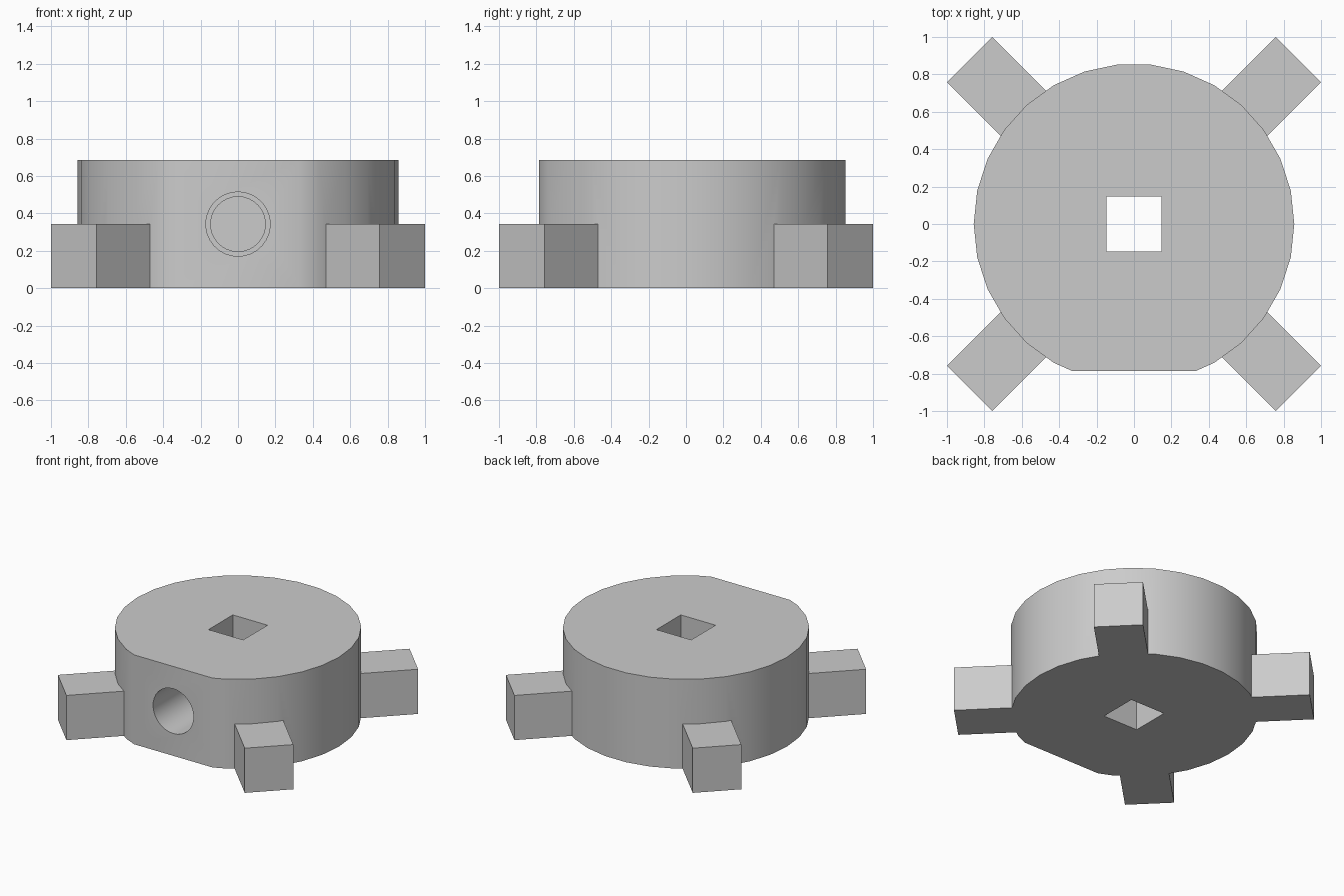
import bpy
from math import cos, sin, pi, radians

cube = bpy.data.objects.get("Cube")
if cube:
    bpy.data.objects.remove(cube, do_unlink=True)

RADIUS, HEIGHT = 0.857, 0.686
ARM_WIDTH, ARM_REACH = 0.343, 1.242
SHAFT, FLAT_Y = 0.295, -0.785
SIDES = 30

grey = bpy.data.materials.new("plain grey")
grey.use_nodes = True
colour = (0.6, 0.6, 0.6, 1)
grey.diffuse_color = colour
grey.node_tree.nodes["Principled BSDF"].inputs["Base Color"].default_value = colour


def box(name, centre, size, turn=0):
    bpy.ops.mesh.primitive_cube_add(size=1, location=centre, rotation=(0, 0, turn))
    obj = bpy.context.object
    obj.name = name
    obj.scale = size
    bpy.ops.object.transform_apply(location=True, rotation=True, scale=True)
    return obj


def bore(name, radius, y_start, y_end):
    bpy.ops.mesh.primitive_cylinder_add(
        vertices=SIDES, radius=radius, depth=y_end - y_start,
        location=(0, (y_start + y_end) / 2, HEIGHT / 2), rotation=(pi / 2, 0, 0))
    bpy.context.object.name = name
    return bpy.context.object


def combine(target, tool, operation):
    mod = target.modifiers.new(tool.name, 'BOOLEAN')
    mod.operation, mod.solver, mod.object = operation, 'EXACT', tool
    bpy.context.view_layer.objects.active = target
    bpy.ops.object.modifier_apply(modifier=mod.name)
    bpy.data.objects.remove(tool, do_unlink=True)


# Round hub, with a corner on the x axis
rim = [(RADIUS * cos(2 * pi * i / SIDES), RADIUS * sin(2 * pi * i / SIDES))
       for i in range(SIDES)]
verts = [(x, y, z) for z in (0, HEIGHT) for x, y in rim]
faces = [tuple(reversed(range(SIDES))), tuple(range(SIDES, 2 * SIDES))]
for i in range(SIDES):
    j = (i + 1) % SIDES
    faces.append((i, j, j + SIDES, i + SIDES))
mesh = bpy.data.meshes.new("coupling_hub")
mesh.from_pydata(verts, [], faces)
hub = bpy.data.objects.new("coupling_hub", mesh)
bpy.context.collection.objects.link(hub)

# Four diagonal arms, half as high as the hub
inner = 0.6
for k in range(4):
    turn = radians(45 + 90 * k)
    mid = (inner + ARM_REACH) / 2
    arm = box("arm", (mid * cos(turn), mid * sin(turn), HEIGHT / 4),
              (ARM_REACH - inner, ARM_WIDTH, HEIGHT / 2), turn)
    combine(hub, arm, 'UNION')

# Flat on the front, square shaft hole, stepped screw bore
combine(hub, box("flat_cutter", (0, FLAT_Y - 0.25, HEIGHT / 2), (0.8, 0.5, 1)), 'DIFFERENCE')
combine(hub, box("shaft_cutter", (0, 0, HEIGHT / 2), (SHAFT, SHAFT, 1)), 'DIFFERENCE')
combine(hub, bore("bore_cutter", 0.172, -1, -0.25), 'DIFFERENCE')
combine(hub, bore("inner_bore_cutter", 0.1465, -0.4, 0), 'DIFFERENCE')

hub.data.materials.clear()
hub.data.materials.append(grey)
bpy.ops.object.select_all(action='DESELECT')
hub.select_set(True)
bpy.context.view_layer.objects.active = hub
bpy.ops.object.shade_smooth_by_angle(angle=radians(30))
